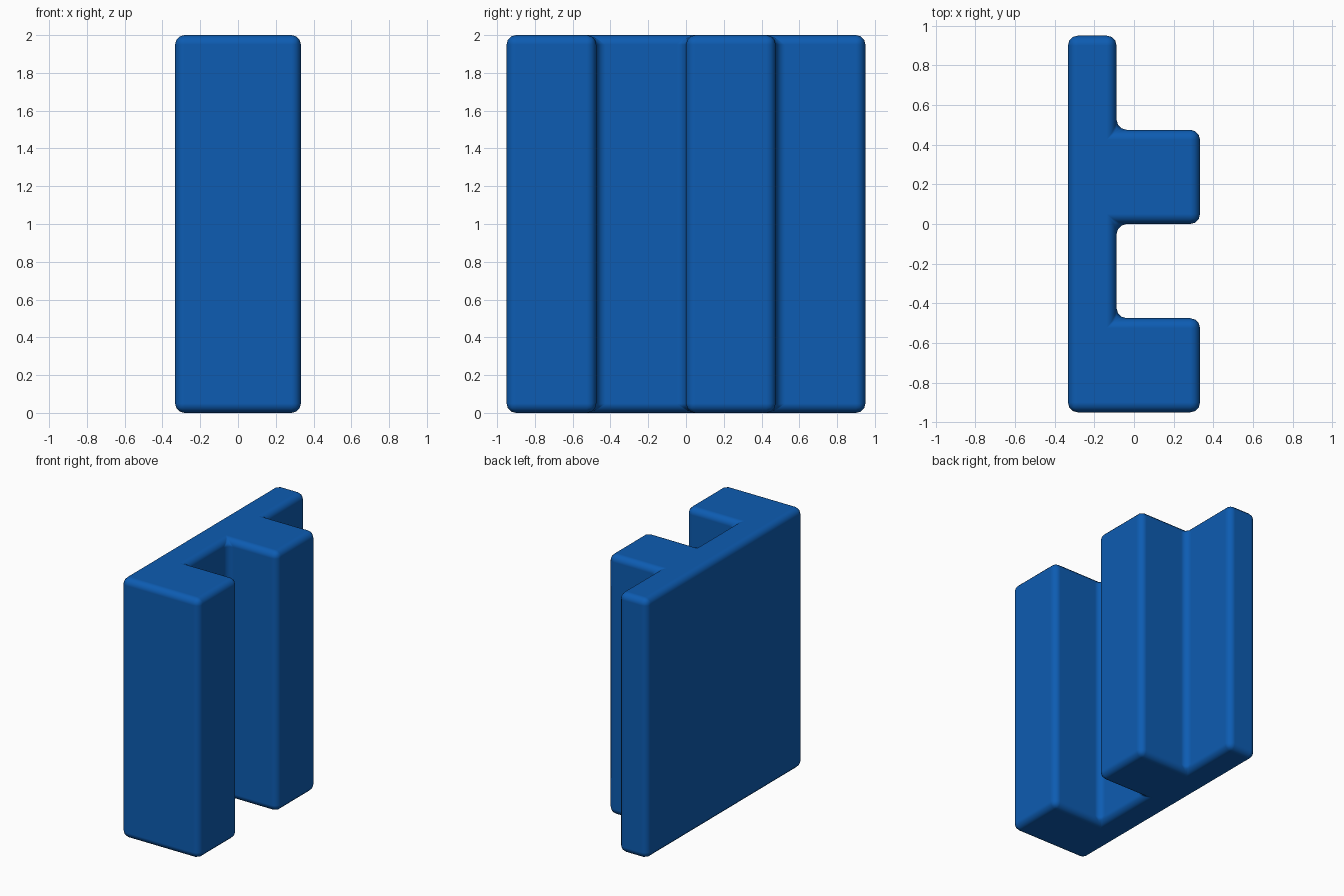
import bpy, bmesh

if "Cube" in bpy.data.objects:
    bpy.data.objects.remove(bpy.data.objects["Cube"])

# Single blue finish
blue = bpy.data.materials.new("blue")
blue.diffuse_color = (0.004, 0.107, 0.445, 1)
blue.use_nodes = True
blue.node_tree.nodes["Principled BSDF"].inputs["Base Color"].default_value = blue.diffuse_color

# Plan outline: back plate with two square ribs on the +x side
L, M, R = -0.333, -0.088, 0.333
outline = [(L, -0.95), (R, -0.95), (R, -0.475), (M, -0.475), (M, 0.0),
           (R, 0.0), (R, 0.475), (M, 0.475), (M, 0.95), (L, 0.95)]

bm = bmesh.new()
base = bm.faces.new([bm.verts.new((x, y, 0)) for x, y in outline])
top = bmesh.ops.extrude_face_region(bm, geom=[base])["geom"]
bmesh.ops.translate(bm, vec=(0, 0, 2),
                    verts=[v for v in top if isinstance(v, bmesh.types.BMVert)])
bmesh.ops.recalc_face_normals(bm, faces=bm.faces)
mesh = bpy.data.meshes.new("ribbed_panel")
bm.to_mesh(mesh)
bm.free()
mesh.materials.append(blue)
panel = bpy.data.objects.new("ribbed_panel", mesh)
bpy.context.collection.objects.link(panel)

# Softly rounded edges everywhere
for p in mesh.polygons:
    p.use_smooth = True
bevel = panel.modifiers.new("rounded_edges", "BEVEL")
bevel.width = 0.05
bevel.segments = 3
bevel.limit_method = 'ANGLE'
bevel.harden_normals = True
